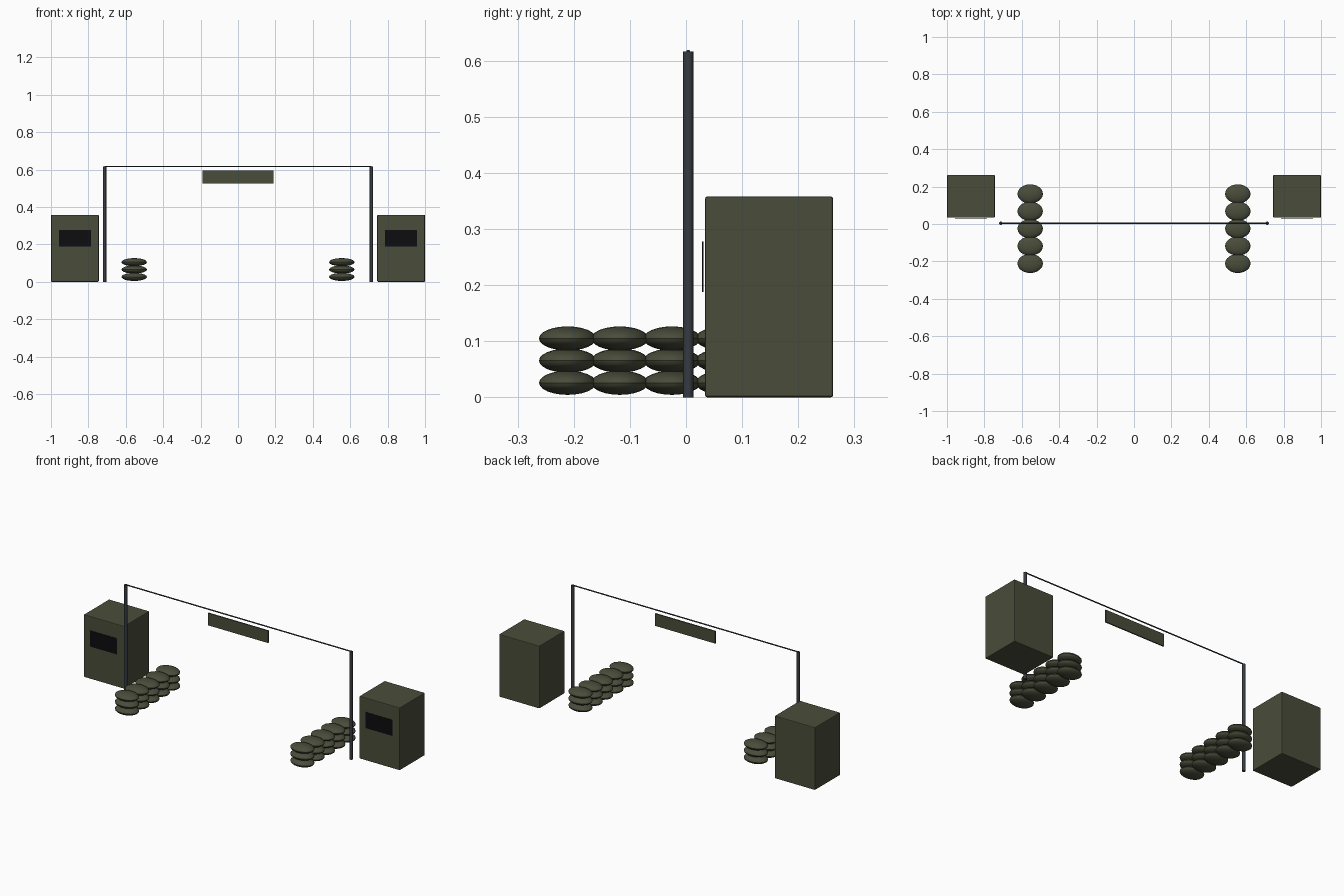
import bpy

cube = bpy.data.objects.get("Cube")
if cube:
    bpy.data.objects.remove(cube, do_unlink=True)


def make_material(name, r, g, b):
    mat = bpy.data.materials.new(name)
    mat.use_nodes = True
    mat.diffuse_color = (r, g, b, 1)
    mat.node_tree.nodes["Principled BSDF"].inputs["Base Color"].default_value = (r, g, b, 1)
    return mat


olive = make_material("olive_drab", 0.068, 0.073, 0.043)
steel = make_material("dark_steel", 0.038, 0.044, 0.052)
black = make_material("window_black", 0.004, 0.004, 0.005)


def finish(name, mat, smooth=False):
    obj = bpy.context.object
    obj.name = name
    obj.data.materials.append(mat)
    bpy.ops.object.transform_apply(location=False, rotation=True, scale=True)
    if smooth:
        bpy.ops.object.shade_smooth_by_angle()
    return obj


def box(name, mat, center, size, bevel=0):
    bpy.ops.mesh.primitive_cube_add(size=1, location=center)
    bpy.context.object.scale = size
    obj = finish(name, mat)
    if bevel:
        mod = obj.modifiers.new("rounded_edges", "BEVEL")
        mod.width = bevel
        mod.segments = 2
    return obj


def rod(name, mat, center, radius, length, rotation=(0, 0, 0)):
    bpy.ops.mesh.primitive_cylinder_add(vertices=16, radius=radius, depth=length,
                                        location=center, rotation=rotation)
    return finish(name, mat, smooth=True)


GATE_Y = 0.004

for side, label in ((1, "left"), (-1, "right")):
    # Guard booth with a floating dark window plate
    box(label + "_booth", olive, (side * 0.872, 0.148, 0.179), (0.255, 0.228, 0.358), 0.004)
    box(label + "_window", black, (side * 0.872, 0.030, 0.233), (0.17, 0.003, 0.09))

    # Gate post
    rod(label + "_post", steel, (side * 0.713, GATE_Y, 0.308), 0.009, 0.616)

    # Sandbag wall: three layers of five flattened bags
    for layer in range(3):
        for i in range(5):
            bpy.ops.mesh.primitive_uv_sphere_add(
                segments=24, ring_count=12, radius=1,
                location=(side * 0.555, -0.211 + i * 0.093, 0.026 + layer * 0.0395))
            bpy.context.object.scale = (0.068, 0.051, 0.0215)
            finish(f"{label}_sandbag_{layer}_{i}", olive, smooth=True)

# Cross bar and hanging sign board
rod("cross_bar", steel, (0, GATE_Y, 0.616), 0.0035, 1.426, (0, 1.5708, 0))
box("sign_board", olive, (0, GATE_Y, 0.56), (0.38, 0.007, 0.07))
